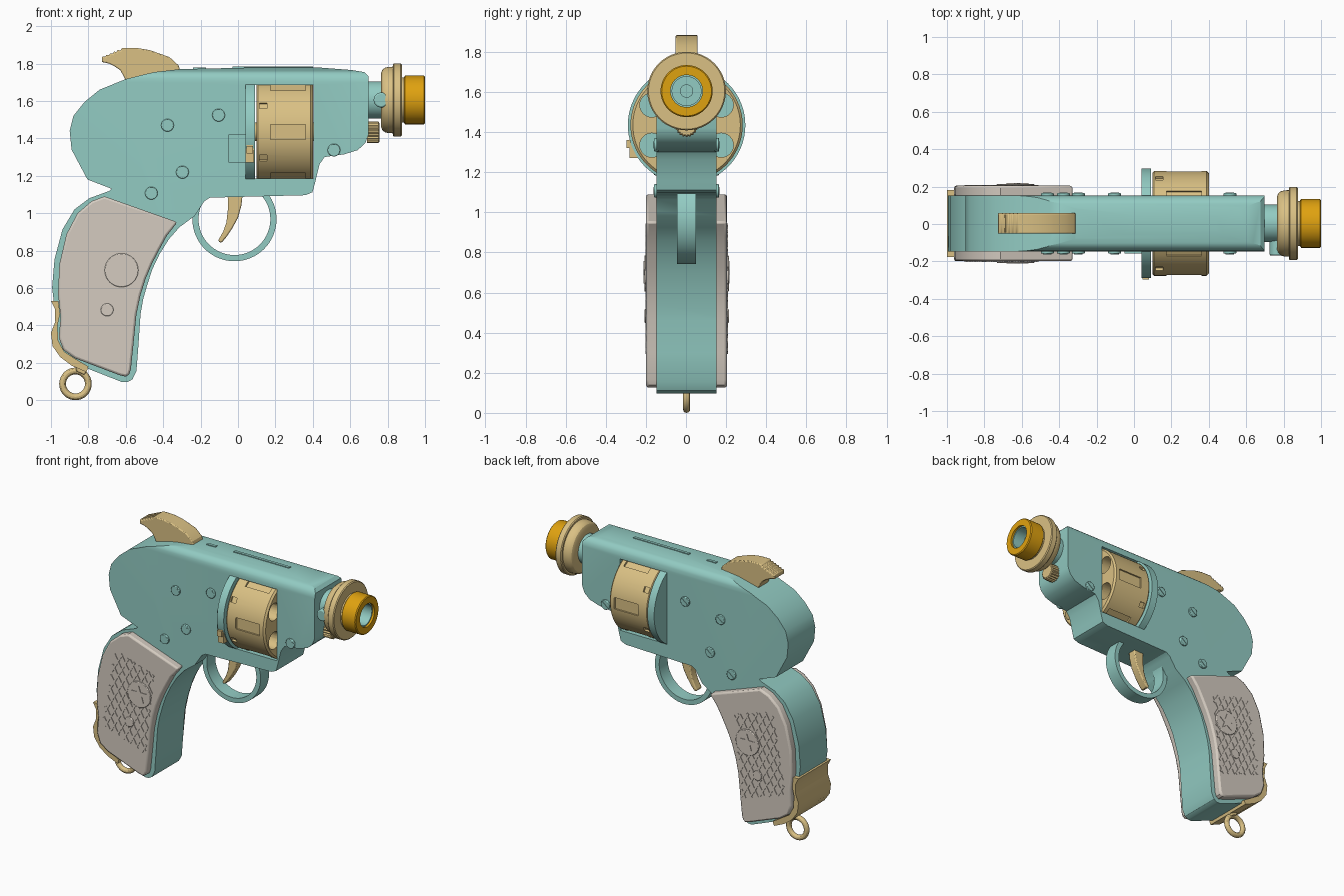
import bpy, bmesh
from math import sin, cos, pi, radians
from mathutils import Matrix, Vector

if "Cube" in bpy.data.objects:
    bpy.data.objects.remove(bpy.data.objects["Cube"])


def material(name, rgb):
    mat = bpy.data.materials.new(name)
    mat.use_nodes = True
    mat.diffuse_color = (*rgb, 1)
    mat.node_tree.nodes["Principled BSDF"].inputs["Base Color"].default_value = (*rgb, 1)
    return mat


TEAL = material("teal", (.29, .60, .545))
CREAM = material("cream brass", (.70, .53, .23))
GREY = material("warm grey", (.66, .60, .53))
ORANGE = material("orange", (.74, .36, .005))
parts = []


def finish(name, bm, mat, bevel=0):
    """Turn a bmesh into a named, coloured object."""
    bmesh.ops.recalc_face_normals(bm, faces=bm.faces)
    mesh = bpy.data.meshes.new(name)
    bm.to_mesh(mesh)
    bm.free()
    ob = bpy.data.objects.new(name, mesh)
    bpy.context.collection.objects.link(ob)
    mesh.materials.append(mat)
    if bevel:
        mod = ob.modifiers.new("Bevel", 'BEVEL')
        mod.width, mod.segments, mod.angle_limit = bevel, 2, radians(50)
    parts.append(ob)
    return ob


def prism(name, outlines, spans, mat, bevel=0):
    """Extrude side outlines (x, z) over each depth span (y, y)."""
    bm = bmesh.new()
    for pts in outlines:
        for y0, y1 in spans:
            a = [bm.verts.new((x, y0, z)) for x, z in pts]
            b = [bm.verts.new((x, y1, z)) for x, z in pts]
            bm.faces.new(a)
            bm.faces.new(b[::-1])
            for i in range(len(a)):
                bm.faces.new((a[i - 1], a[i], b[i], b[i - 1]))
    return finish(name, bm, mat, bevel)


def lathe(name, profile, z, mat, n=48, knurl=1, closed=False):
    """Revolve (x, radius) points about a line along x at height z."""
    bm = bmesh.new()
    rings = []
    for x, r in profile:
        rings.append([bm.verts.new((x, r * k * sin(t), z + r * k * cos(t)))
                      for i in range(n)
                      for t, k in [(2 * pi * i / n, knurl if i % 2 else 1)]])
    pairs = list(zip(rings, rings[1:])) + ([(rings[-1], rings[0])] if closed else [])
    for a, b in pairs:
        for i in range(n):
            bm.faces.new((a[i - 1], a[i], b[i], b[i - 1]))
    bmesh.ops.remove_doubles(bm, verts=bm.verts, dist=1e-5)
    return finish(name, bm, mat)


def boolean(ob, cutter, operation):
    """Apply a boolean and discard the cutter."""
    cutter.hide_render = True
    mod = ob.modifiers.new("Cut", 'BOOLEAN')
    mod.object, mod.operation, mod.solver = cutter, operation, 'EXACT'
    bpy.context.view_layer.objects.active = ob
    bpy.ops.object.modifier_apply(modifier=mod.name)
    parts.remove(cutter)
    bpy.data.objects.remove(cutter)


def circle(x, z, r, n=24):
    return [(x + r * cos(2 * pi * i / n), z + r * sin(2 * pi * i / n)) for i in range(n)]


def box(x0, x1, z0, z1):
    return [(x0, z0), (x1, z0), (x1, z1), (x0, z1)]


def bar(a, b, half):
    """Thin quad outline along the segment a-b."""
    a, b = Vector(a), Vector(b)
    d = (b - a).normalized() * half
    side = Vector((-d.y, d.x))
    return [a + side, b + side, b - side, a - side]


def both(y0, y1):
    return [(y0, y1), (-y1, -y0)]


# Frame: receiver and grip core in one outline, crowned on top, cylinder window cut out
receiver = [(-.69, 1.118), (-.675, 1.13), (-.805, 1.18), (-.89, 1.34), (-.9, 1.44), (-.88, 1.52),
            (-.82, 1.595), (-.74, 1.66), (-.6, 1.717), (-.45, 1.754), (-.31, 1.77), (.06, 1.778),
            (.44, 1.778), (.61, 1.765), (.676, 1.754), (.698, 1.733), (.698, 1.42), (.68, 1.374),
            (.64, 1.337), (.57, 1.315), (.463, 1.3), (.436, 1.262), (.41, 1.155), (.398, 1.112),
            (.36, 1.096), (-.15, 1.083), (-.18, 1.064), (-.233, .984)]
grip = [(-.313, .925), (-.37, .86), (-.42, .78), (-.458, .7), (-.484, .62), (-.507, .54),
        (-.521, .46), (-.532, .3), (-.543, .155), (-.564, .112), (-.59, .097), (-.618, .096),
        (-.87, .195), (-.94, .25), (-.978, .3), (-.985, .35), (-.968, .45), (-.985, .53),
        (-.994, .6), (-.981, .754), (-.938, .914), (-.874, 1.02), (-.794, 1.08)]
frame = prism("frame", [receiver + grip], [(-.15, .15)], TEAL)

bm = bmesh.new()
crown = [(-.15, 0), (.15, 0)] + [(.15 * cos(t), 1.7 + .08 * sin(t) ** .8)
                                 for t in [pi * i / 16 for i in range(17)]
                                 if sin(t) >= 0]
ring = [[bm.verts.new((x, y, z)) for y, z in crown] for x in (-1.2, 1.2)]
bm.faces.new(ring[0])
bm.faces.new(ring[1])
for i in range(len(crown)):
    bm.faces.new((ring[0][i - 1], ring[0][i], ring[1][i], ring[1][i - 1]))
boolean(frame, finish("crown_cutter", bm, TEAL), 'INTERSECT')
boolean(frame, prism("window_cutter", [box(.04, .405, 1.185, 1.685)], [(-.4, .4)], TEAL), 'DIFFERENCE')
prism("sight_rib", [box(-.03, .4, 1.77, 1.783), box(-.24, -.17, 1.76, 1.778)], [(-.01, .01)], TEAL)

# Revolving cylinder with flutes, notches and chambers
AXIS = 1.435
drum = lathe("cylinder", [(.1, 0), (.1, .272), (.108, .28), (.388, .28), (.4, .268), (.4, 0)],
             AXIS, CREAM, 72)
bm = bmesh.new()
for k in range(6):
    for turn, x0, x1, half in ((0, .175, .36, .04), (30, .115, .155, .018)):
        spin = Matrix.Translation((0, 0, AXIS)) @ Matrix.Rotation(radians(60 * k + turn), 4, 'X')
        size = Matrix.Diagonal((x1 - x0, .08, 2 * half, 1))
        bmesh.ops.create_cube(bm, size=1, matrix=spin @ Matrix.Translation(((x0 + x1) / 2, -.306, 0)) @ size)
    bmesh.ops.create_cone(bm, cap_ends=True, segments=24, radius1=.06, radius2=.06, depth=.5,
                          matrix=spin @ Matrix.Translation((.25, -.2, 0)) @ Matrix.Rotation(pi / 2, 4, 'Y'))
boolean(drum, finish("drum_cutter", bm, CREAM), 'DIFFERENCE')
lathe("recoil_plate", [(.04, 0), (.04, .293), (.092, .293), (.092, 0)], AXIS, TEAL, 72)
lathe("cylinder_pin", [(.09, 0), (.09, .05), (.42, .05), (.42, 0)], AXIS, CREAM, 24)

# Cylinder latch on the right side
prism("latch_base", [box(-.05, .04, 1.27, 1.42)], [(-.162, -.1)], TEAL)
prism("latch", [box(.04, .085, 1.27, 1.345), box(.045, .08, 1.345, 1.42)], [(-.284, -.2)], CREAM)
prism("latch_tab", [box(.045, .08, 1.32, 1.36)], [(-.3, -.25)], CREAM)

# Barrel neck with bore, flared collar and muzzle ring
BORE = 1.605
lathe("barrel", [(.6, 0), (.6, .1), (.87, .1), (.87, .08), (.985, .08), (.985, .072), (.9, .072),
                 (.9, .033), (.91, .033), (.91, 0)], BORE, TEAL)
lathe("collar", [(.765, .09), (.765, .145), (.772, .162), (.785, .172), (.805, .177), (.828, .178),
                 (.828, .19), (.834, .196), (.87, .196), (.876, .19), (.876, .12), (.89, .12),
                 (.89, .09)], BORE, CREAM, closed=True)
lathe("muzzle", [(.887, .08), (.887, .122), (.894, .13), (.994, .13), (1, .124), (1, .08)],
      BORE, ORANGE, closed=True)
prism("barrel_pin", [circle(.765, BORE, .04)], [(-.172, -.08)], TEAL, .008)
lathe("knurled_knob", [(.69, 0), (.69, .058), (.75, .058), (.756, .05), (.756, 0)],
      1.432, CREAM, 40, .88)

# Hammer with a serrated thumb rest
teeth = []
for i in range(6):
    x, z = -.728 + .02 * i, 1.826 + .0085 * i
    teeth += [(x, z), (x + .004, z + .014)]
prism("hammer", [[(-.66, 1.785), (-.69, 1.8), (-.728, 1.808)] + teeth +
                 [(-.607, 1.884), (-.54, 1.883), (-.473, 1.872), (-.366, 1.834), (-.318, 1.79),
                  (-.307, 1.755), (-.33, 1.7), (-.59, 1.69), (-.61, 1.73), (-.63, 1.765)]],
      [(-.055, .055)], CREAM, .006)

# Trigger and its round guard
prism("trigger", [[(-.055, 1.1), (.025, 1.1), (.018, 1.04), (0, .975), (-.03, .92), (-.06, .875),
                   (-.085, .845), (-.1, .843), (-.105, .856), (-.08, .9), (-.062, .95), (-.054, 1.02)]],
      [(-.03, .03)], CREAM, .008)
guard = prism("trigger_guard", [circle(-.019, .968, .225, 64)], [(-.047, .047)], TEAL)
boolean(guard, prism("guard_cutter", [circle(-.019, .968, .192, 64)], [(-.1, .1)], TEAL), 'DIFFERENCE')

# Grip panels
panel = [(-.714, 1.09), (-.324, .952), (-.38, .88), (-.42, .807), (-.46, .73), (-.495, .647),
         (-.522, .56), (-.543, .46), (-.559, .3), (-.573, .165), (-.582, .138), (-.6, .126), (-.634, .134),
         (-.874, .225), (-.935, .27), (-.958, .337), (-.948, .444), (-.962, .567), (-.955, .727),
         (-.917, .888), (-.858, 1), (-.783, 1.064)]
prism("grip_panels", [panel], both(.14, .202), GREY, .012)

# Diamond chequering: crossing ribs clipped to a four-sided field
field = [Vector(p) for p in ((-.815, .955), (-.91, .405), (-.58, .29), (-.515, .86))]
centre = sum(field, Vector((0, 0))) / 4
ribs = []
for lean in (-1, 1):
    d = Vector((lean * .5, .87))
    for i in range(-9, 10):
        p = centre + Vector((.058 * i, 0))
        lo, hi = -1, 1
        for a, b in zip(field, field[1:] + field[:1]):
            inward = Vector((a.y - b.y, b.x - a.x))
            gap, rate = (p - a).dot(inward), d.dot(inward)
            if rate > 0:
                lo = max(lo, -gap / rate)
            else:
                hi = min(hi, -gap / rate)
        if hi - lo > .03:
            ribs.append(bar(p + d * lo, p + d * hi, .007))
prism("chequering", ribs, both(.198, .206), GREY)

# Star medallion and grip screw
MX, MZ = -.623, .695
prism("medallion", [circle(MX, MZ, .09, 40), circle(-.7, .483, .034)], both(.19, .211), GREY, .004)
star = [(MX + r * sin(pi * i / 5), MZ + r * cos(pi * i / 5))
        for i in range(10) for r in [.025 if i % 2 else .062]]
prism("medallion_star", [star], both(.205, .215), GREY)

# Frame screws with raised slot bars
spots = [(-.377, 1.47), (-.104, 1.524), (-.297, 1.219), (-.463, 1.107), (.513, 1.337)]
prism("frame_screws", [circle(x, z, .034) for x, z in spots], both(.14, .162), TEAL, .004)
prism("screw_slots", [bar((x - .02, z - .016), (x + .02, z + .016), .004) for x, z in spots],
      both(.16, .165), TEAL)

# Heel strap and lanyard ring
prism("heel_strap", [[(-1, .53), (-.979, .49), (-.977, .42), (-1, .36), (-.992, .29), (-.95, .23),
                      (-.89, .185), (-.81, .15), (-.8, .18), (-.86, .215), (-.93, .26),
                      (-.962, .32), (-.965, .4), (-.952, .46), (-.96, .53)]], [(-.18, .18)], CREAM)
prism("lanyard_mount", [[(-.87, .2), (-.865, .155), (-.82, .135), (-.8, .18)]], [(-.03, .03)], CREAM, .006)
bpy.ops.mesh.primitive_torus_add(location=(-.869, 0, .087), rotation=(pi / 2, 0, 0), major_radius=.069,
                                 minor_radius=.018, major_segments=40, minor_segments=12)
loop = bpy.context.object
loop.name = "lanyard_ring"
loop.data.materials.append(CREAM)
parts.append(loop)

# Smooth curved faces while keeping hard edges
bpy.ops.object.select_all(action='DESELECT')
for ob in parts:
    ob.location.y += .003
    ob.select_set(True)
bpy.context.view_layer.objects.active = frame
bpy.ops.object.shade_smooth_by_angle(angle=radians(30))
